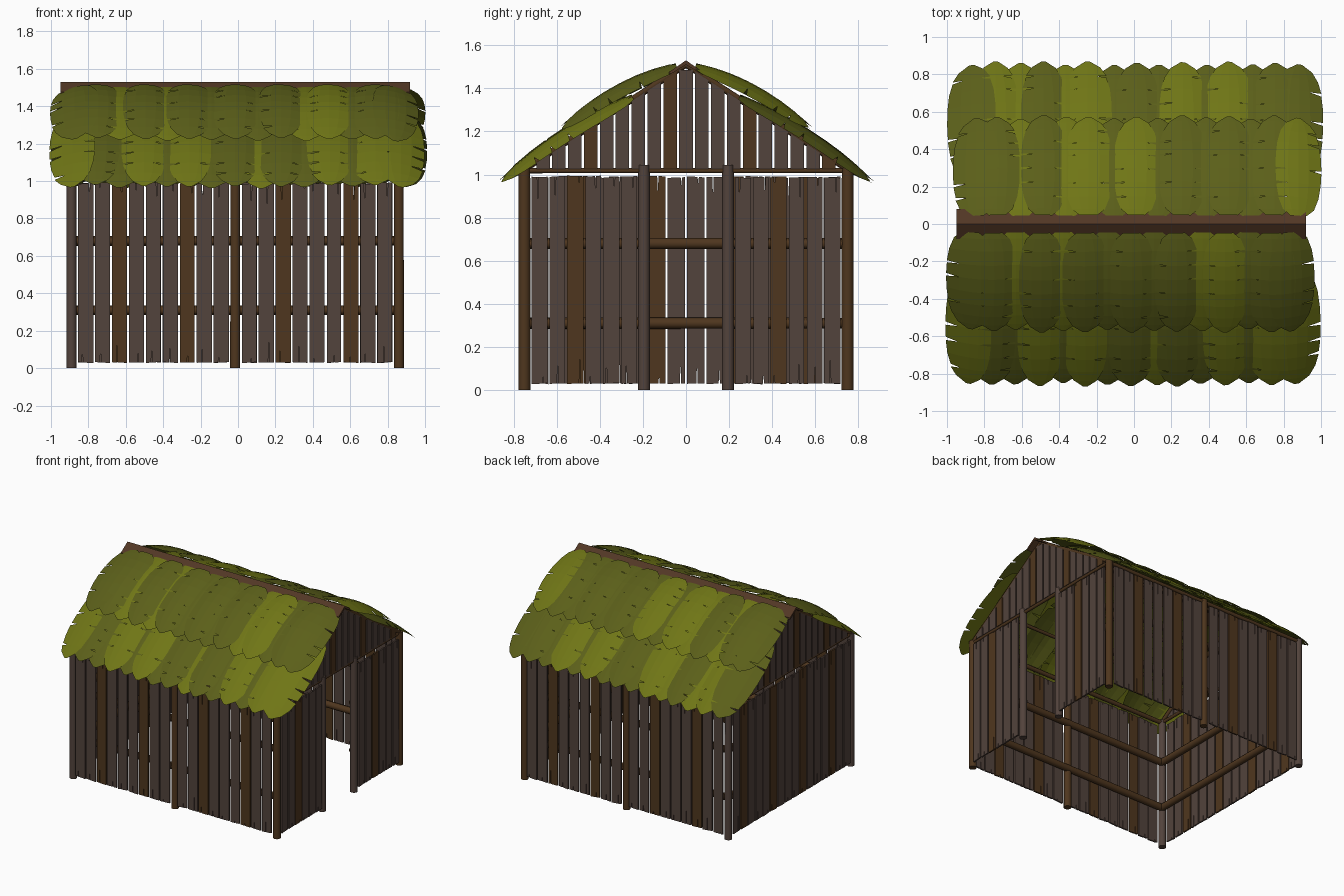
import bpy, bmesh, math, random
from mathutils import Vector, Matrix

if "Cube" in bpy.data.objects:
    bpy.data.objects.remove(bpy.data.objects["Cube"])

random.seed(4)


def material(name, rgb):
    m = bpy.data.materials.new(name)
    m.diffuse_color = (*rgb, 1)
    m.use_nodes = True
    m.node_tree.nodes["Principled BSDF"].inputs["Base Color"].default_value = m.diffuse_color
    return m


GREY = material("grey_wood", (0.085, 0.056, 0.045))
BROWN = material("brown_wood", (0.078, 0.037, 0.013))
RIDGE = material("ridge_wood", (0.085, 0.038, 0.018))
LEAF = [material("leaf_dark", (0.105, 0.115, 0.01)),
        material("leaf_light", (0.16, 0.18, 0.008))]


def add_mesh(name, bm, mat):
    me = bpy.data.meshes.new(name)
    bm.to_mesh(me)
    bm.free()
    me.materials.append(mat)
    ob = bpy.data.objects.new(name, me)
    bpy.context.collection.objects.link(ob)
    return ob


def log(name, a, b, r, mat, sides=10):
    a, b = Vector(a), Vector(b)
    d = b - a
    bm = bmesh.new()
    bmesh.ops.create_cone(bm, cap_ends=True, segments=sides, radius1=r, radius2=r * 0.97,
                          depth=d.length)
    turn = d.to_track_quat('Z', 'Y').to_matrix().to_4x4()
    bm.transform(Matrix.Translation((a + b) / 2) @ turn)
    for f in bm.faces:
        f.smooth = len(f.verts) == 4
    return add_mesh(name, bm, mat)


def split_end(w, z, depth, tilt):
    # one plank end, left to right, with a narrow split in it
    c = random.uniform(-0.3, 0.3) * w
    s = random.uniform(-tilt, tilt)
    return [(-w / 2, z - s), (c - 0.003, z), (c, z + depth), (c + 0.003, z), (w / 2, z + s)]


def plank(name, origin, along, u, w, z0, zl, zr, mat, split=True, thick=0.012):
    # flat board in the vertical plane through origin, running in direction "along"
    along = Vector(along)
    normal = along.cross(Vector((0, 0, 1)))
    if split:
        lo = split_end(w, z0, random.uniform(0.03, 0.12), 0.004)
        hi = split_end(w, zl, -random.uniform(0.03, 0.12), 0.003)
    else:
        lo = [(-w / 2, z0), (w / 2, z0)]
        hi = [(-w / 2, zl), (w / 2, zr)]
    outline = lo + hi[::-1]
    bm = bmesh.new()
    rings = []
    for off in (-thick / 2, thick / 2):
        rings.append([bm.verts.new(Vector(origin) + along * (u + x) + normal * off
                                   + Vector((0, 0, z))) for x, z in outline])
    bm.faces.new(rings[0])
    bm.faces.new(rings[1][::-1])
    n = len(outline)
    for i in range(n):
        j = (i + 1) % n
        bm.faces.new((rings[0][i], rings[1][i], rings[1][j], rings[0][j]))
    bmesh.ops.recalc_face_normals(bm, faces=bm.faces)
    return add_mesh(name, bm, mat)


def plank_run(name, origin, along, u0, u1, count):
    step = (u1 - u0) / count
    for i in range(count):
        mat = BROWN if i % 4 == 2 else GREY
        top = 0.99 + random.uniform(-0.005, 0.003)
        plank(name, origin, along, u0 + step * (i + 0.5), step - random.uniform(0.008, 0.014),
              0.03, top, top, mat)


XL, XM, XR, Y = -0.89, -0.015, 0.86, 0.75

# posts
for y in (-Y, Y):
    for x in (XL, XM, XR):
        log("wall_post", (x, y, 0), (x, y, 1.03), 0.028, GREY if x == XL else BROWN)
for y in (-0.195, 0.195):
    log("door_post", (XR, y, 0), (XR, y, 1.045), 0.028, GREY)

# wall planks
for s in (-1, 1):
    for a, b in ((XL, XM), (XM, XR)):
        plank_run("side_wall_plank", (0, s * (Y + 0.016), 0), (1, 0, 0), a + 0.03, b - 0.03, 9)
    plank_run("door_wall_plank", (XR + 0.016, 0, 0), (0, 1, 0),
              min(s * 0.222, s * 0.722), max(s * 0.222, s * 0.722), 6)
plank_run("end_wall_plank", (XL - 0.016, 0, 0), (0, 1, 0), -0.722, 0.722, 16)

# horizontal rails on the inside
for z in (0.31, 0.68):
    for s in (-1, 1):
        log("side_rail", (XL, s * (Y - 0.016), z), (XR, s * (Y - 0.016), z), 0.026, BROWN)
        log("door_wall_rail", (XR - 0.016, s * 0.195, z), (XR - 0.016, s * Y, z), 0.026, BROWN)
    log("end_rail", (XL + 0.016, -Y, z), (XL + 0.016, Y, z), 0.026, BROWN)

# roof frame
for s in (-1, 1):
    log("wall_plate", (XL, s * Y, 1.015), (XR, s * Y, 1.015), 0.016, BROWN)
    for x in (XL, XM, XR):
        log("rafter", (x, s * Y, 1.025), (x, 0, 1.51), 0.015, BROWN, 8)
    for y, z in ((0.27, 1.335), (0.52, 1.175)):
        log("purlin", (XL, s * y, z), (XR, s * y, z), 0.013, BROWN, 8)
for x in (XL, XR):
    log("tie_beam", (x, -Y, 1.018), (x, Y, 1.018), 0.012, BROWN)

# gable planks, tops cut to the roof slope
def roof_line(y):
    return 1.505 - abs(y) * 0.65

for x in (XL - 0.008, XR + 0.008):
    count = 19
    step = 1.4 / count
    for i in range(count):
        u = -0.7 + step * (i + 0.5)
        w = step - 0.011
        plank("gable_plank", (x, 0, 0), (0, 1, 0), u, w, 1.025, roof_line(u - w / 2),
              roof_line(u + w / 2), BROWN if i % 5 == 3 else GREY, split=False)

# folded ridge board
bm = bmesh.new()
section = [(-0.08, 1.475), (0, 1.53), (0.08, 1.475), (0.08, 1.46), (0, 1.51), (-0.08, 1.46)]
ends = [[bm.verts.new((x, y, z)) for y, z in section] for x in (-0.95, 0.92)]
for i in range(6):
    j = (i + 1) % 6
    bm.faces.new((ends[0][i], ends[0][j], ends[1][j], ends[1][i]))
for e in ends:
    bm.faces.new((e[0], e[1], e[4], e[5]))
    bm.faces.new((e[1], e[2], e[3], e[4]))
bmesh.ops.recalc_face_normals(bm, faces=bm.faces)
add_mesh("ridge_board", bm, RIDGE)

# palm leaves: stations along the length with half widths
SHAPE = [(0, .045), (.06, .085), (.18, .11), (.32, .122), (.46, .126), (.6, .124),
         (.73, .116), (.85, .098), (.94, .066), (1, .012)]


def leaf(name, cx, path, lift, roll, mat, flip):
    p0, p1, p2 = [Vector((0, *p)) for p in path]
    bm = bmesh.new()
    wide = random.uniform(0.95, 1.04)
    stretch = random.uniform(0.975, 1.0)
    slits = {s: random.sample(range(2, 8), 3) for s in (-1, 1)}

    def point(t, off):
        t = t * stretch
        p = p0 * (1 - t) ** 2 + p1 * 2 * t * (1 - t) + p2 * t * t
        d = (p1 - p0) * (1 - t) + (p2 - p1) * t
        n = Vector((1, 0, 0)).cross(d).normalized()
        drop = 1.1 * off * off + roll * off
        return p + Vector((cx + off, 0, 0)) + n * (lift - drop)

    spine = [bm.verts.new(point(t, 0)) for t, w in SHAPE]
    for s in (-1, 1):
        mids = [bm.verts.new(point(t, s * w * wide * 0.45)) for t, w in SHAPE]
        upper, lower = [], []
        for i, (t, w) in enumerate(SHAPE):
            cut = random.uniform(0.008, 0.016) if i in slits[s] else 0
            upper.append(bm.verts.new(point(t - cut, s * w * wide)))
            lower.append(bm.verts.new(point(t + cut, s * w * wide)) if cut else upper[-1])
        for i in range(len(SHAPE) - 1):
            for q in ((spine[i], spine[i + 1], mids[i + 1], mids[i]),
                      (mids[i], mids[i + 1], upper[i + 1], lower[i])):
                bm.faces.new(q if s > 0 else q[::-1])
    if flip:
        bm.transform(Matrix.Rotation(math.pi, 4, 'Z'))
    bmesh.ops.recalc_face_normals(bm, faces=bm.faces)
    if sum(f.normal.z for f in bm.faces) < 0:
        bmesh.ops.reverse_faces(bm, faces=bm.faces)
    add_mesh(name, bm, mat)


UPPER = [(0.045, 1.505), (0.33, 1.445), (0.575, 1.215)]
LOWER = [(0.25, 1.365), (0.62, 1.215), (0.865, 0.965)]
for flip in (False, True):
    for name, path, base in (("lower_leaf", LOWER, 0.0), ("upper_leaf", UPPER, 0.004)):
        edge = 0.875 if name == "lower_leaf" else 0.86
        for row, count in ((0, 8), (1, 7)):
            for i in range(count):
                cx = 0.01 + (i - (count - 1) / 2) * edge * 2 / 7
                roll = 0.0
                if row == 0 and i in (0, count - 1):
                    roll = 0.25 if i else -0.25
                leaf(name, cx + random.uniform(-0.01, 0.01), path,
                     base + row * 0.013 - 0.006, roll + random.uniform(-0.04, 0.04),
                     LEAF[1 if random.random() < 0.4 else 0], flip)
